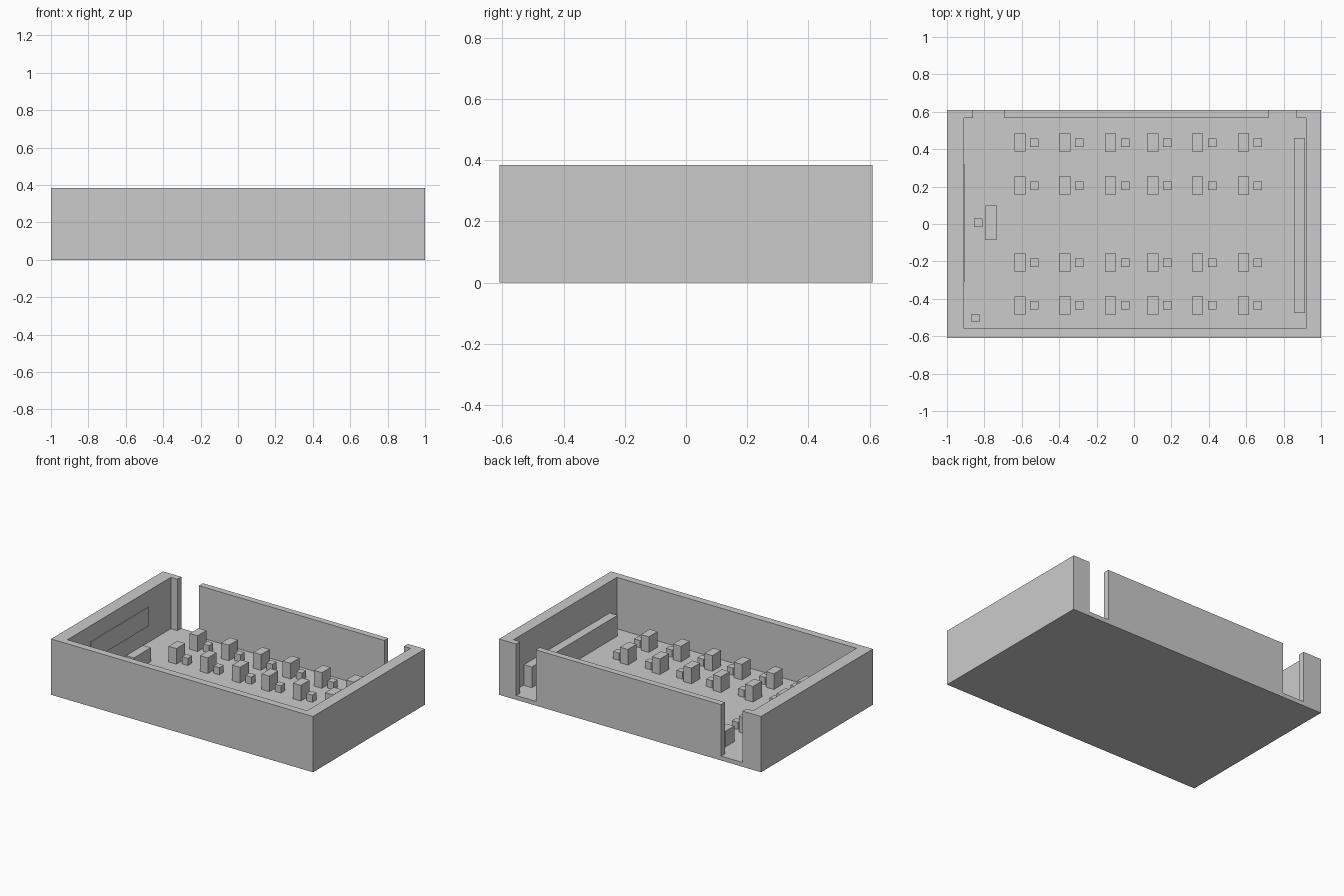
import bpy
import bmesh

if "Cube" in bpy.data.objects:
    bpy.data.objects.remove(bpy.data.objects["Cube"])

FLOOR, TOP = 0.03, 0.385


def extrude(name, outline, z0, z1):
    """Vertical prism from a plan outline."""
    bm = bmesh.new()
    face = bm.faces.new([bm.verts.new((x, y, z0)) for x, y in outline])
    geom = bmesh.ops.extrude_face_region(bm, geom=[face])["geom"]
    moved = [v for v in geom if isinstance(v, bmesh.types.BMVert)]
    bmesh.ops.translate(bm, verts=moved, vec=(0, 0, z1 - z0))
    bmesh.ops.recalc_face_normals(bm, faces=bm.faces)
    mesh = bpy.data.meshes.new(name)
    bm.to_mesh(mesh)
    bm.free()
    obj = bpy.data.objects.new(name, mesh)
    bpy.context.collection.objects.link(obj)
    return obj


def box(name, x0, x1, y0, y1, z0, z1):
    return extrude(name, [(x0, y0), (x1, y0), (x1, y1), (x0, y1)], z0, z1)


# Floor slab
box("floor", -1, 1, -0.61, 0.61, 0, FLOOR)

# Left, front and right walls with the short returns beside the doorways
extrude("outer_walls", [
    (-1, 0.61), (-1, -0.61), (1, -0.61), (1, 0.61),
    (0.87, 0.61), (0.87, 0.567), (0.92, 0.567), (0.92, -0.56),
    (-0.91, -0.56), (-0.91, 0.567), (-0.86, 0.567), (-0.86, 0.61)], FLOOR, TOP)

# Back wall between the two doorways
box("back_wall", -0.695, 0.72, 0.567, 0.61, FLOOR, TOP)

# Student desks, each with a chair
for row, y in enumerate((0.435, 0.205, -0.207, -0.435)):
    for col, x in enumerate((-0.64, -0.40, -0.155, 0.07, 0.31, 0.555)):
        tag = f"{row + 1}_{col + 1}"
        box("desk_" + tag, x, x + 0.06, y - 0.048, y + 0.048, FLOOR, 0.138)
        box("chair_" + tag, x + 0.085, x + 0.13, y - 0.023, y + 0.023, FLOOR, 0.08)

# Teaching end of the room
box("teacher_desk", -0.795, -0.735, -0.085, 0.10, FLOOR, 0.125)
box("teacher_chair", -0.855, -0.81, -0.016, 0.03, FLOOR, 0.08)
box("waste_bin", -0.87, -0.825, -0.525, -0.48, FLOOR, 0.08)
box("whiteboard", -0.91, -0.905, -0.31, 0.32, 0.145, 0.275)

# Low shelf along the right wall
box("storage_shelf", 0.855, 0.915, -0.475, 0.46, FLOOR, 0.173)
